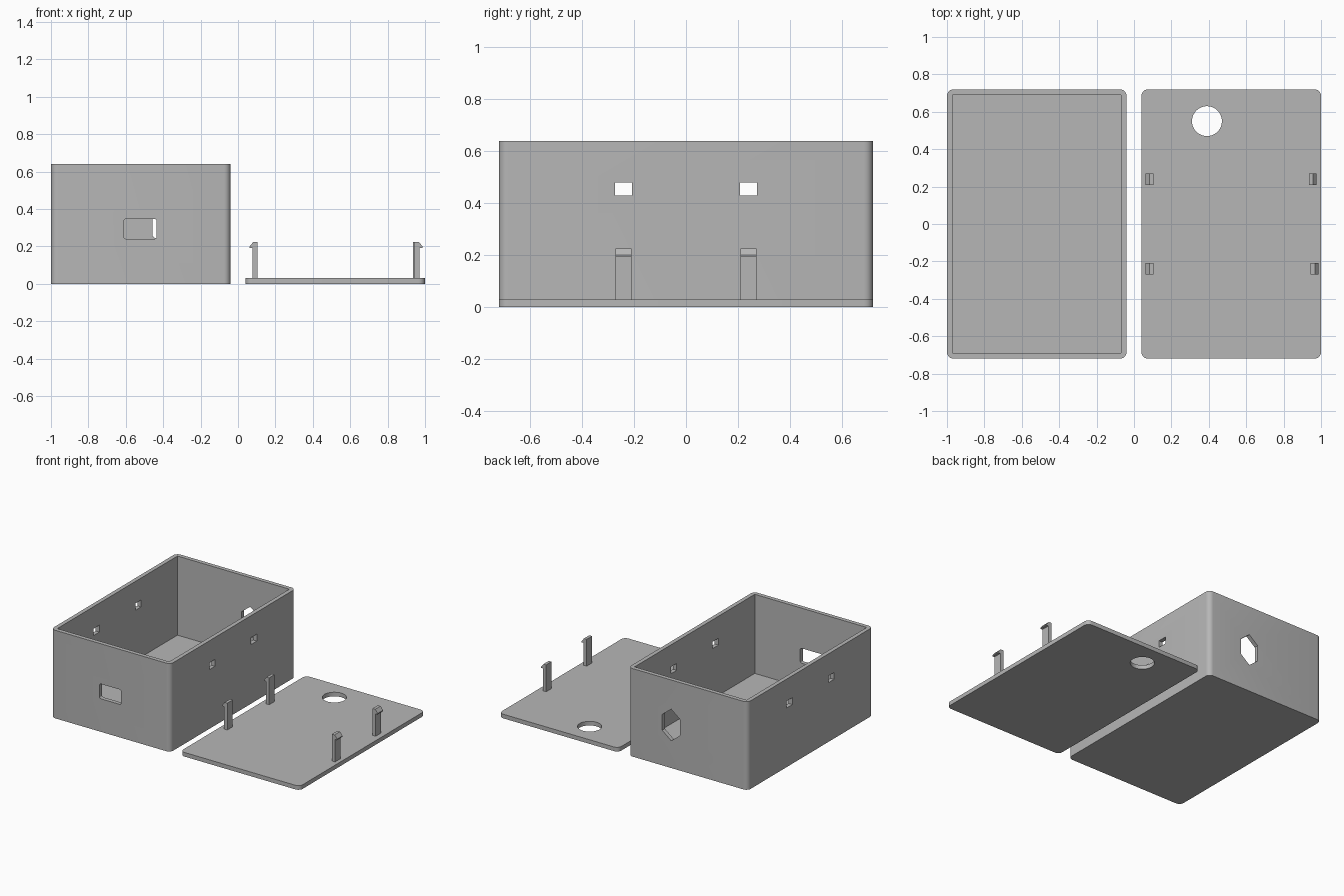
import bpy, bmesh, math
from mathutils import Matrix, Vector

cube = bpy.data.objects.get("Cube")
if cube:
    bpy.data.objects.remove(cube, do_unlink=True)

GREY = (0.47, 0.47, 0.47, 1.0)
plastic = bpy.data.materials.new("grey_plastic")
plastic.use_nodes = True
plastic.diffuse_color = GREY
plastic.node_tree.nodes["Principled BSDF"].inputs["Base Color"].default_value = GREY


def prism(name, points, axis, start, end):
    """Extrude a 2D outline along x (outline y,z), y (x,z) or z (x,y)."""
    place = {"x": lambda a, b: (start, a, b),
             "y": lambda a, b: (a, start, b),
             "z": lambda a, b: (a, b, start)}[axis]
    bm = bmesh.new()
    face = bm.faces.new([bm.verts.new(place(a, b)) for a, b in points])
    moved = bmesh.ops.extrude_face_region(bm, geom=[face])["geom"]
    shift = Vector([end - start if axis == k else 0 for k in "xyz"])
    bmesh.ops.translate(bm, vec=shift,
                        verts=[v for v in moved if isinstance(v, bmesh.types.BMVert)])
    bmesh.ops.recalc_face_normals(bm, faces=bm.faces)
    mesh = bpy.data.meshes.new(name)
    bm.to_mesh(mesh)
    bm.free()
    mesh.materials.append(plastic)
    obj = bpy.data.objects.new(name, mesh)
    bpy.context.collection.objects.link(obj)
    return obj


def ellipse(cx, cy, rx, ry, sides):
    """Ellipse or polygon outline with one vertex at the top."""
    angles = [math.pi / 2 + math.tau * i / sides for i in range(sides)]
    return [(cx + rx * math.cos(a), cy + ry * math.sin(a)) for a in angles]


def rectangle(x0, x1, y0, y1, radius=0.0, steps=6):
    """Rectangle outline with optional rounded corners."""
    if not radius:
        return [(x0, y0), (x1, y0), (x1, y1), (x0, y1)]
    centres = [(x1 - radius, y1 - radius), (x0 + radius, y1 - radius),
               (x0 + radius, y0 + radius), (x1 - radius, y0 + radius)]
    return [(cx + radius * math.cos((q + i / steps) * math.pi / 2),
             cy + radius * math.sin((q + i / steps) * math.pi / 2))
            for q, (cx, cy) in enumerate(centres) for i in range(steps + 1)]


def cut(obj, cutters):
    """Subtract each cutter, then discard it."""
    bpy.context.view_layer.objects.active = obj
    for cutter in cutters:
        mod = obj.modifiers.new("cut", "BOOLEAN")
        mod.operation, mod.solver, mod.object = "DIFFERENCE", "EXACT", cutter
        bpy.ops.object.modifier_apply(modifier=mod.name)
        bpy.data.objects.remove(cutter, do_unlink=True)


def smooth(obj):
    bpy.ops.object.select_all(action="DESELECT")
    obj.select_set(True)
    bpy.context.view_layer.objects.active = obj
    bpy.ops.object.shade_smooth_by_angle(angle=math.radians(30))


CLIP_Y = (-0.24, 0.24)
DEPTH, CORNER, WALL = 0.72, 0.035, 0.03

# Open box with a square-cornered cavity
box = prism("box_body", rectangle(-1, -0.04, -DEPTH, DEPTH, CORNER), "z", 0, 0.64)
inside = rectangle(-1 + WALL, -0.04 - WALL, -DEPTH + WALL, DEPTH - WALL)
holes = [prism("cavity_cutter", inside, "z", 0.065, 0.8)]
# Cable window at the front, tall six-sided opening at the back
holes.append(prism("window_cutter", rectangle(-0.61, -0.435, 0.24, 0.348, 0.012, 3),
                   "y", -0.8, -0.6))
holes.append(prism("hexagon_cutter", ellipse(-0.385, 0.313, 0.083, 0.115, 6),
                   "y", 0.6, 0.8))
# Clip slots through both side walls
for y in CLIP_Y:
    holes.append(prism("slot_cutter", rectangle(y - 0.033, y + 0.033, 0.43, 0.48),
                       "x", -1.1, 0.02))
cut(box, holes)
smooth(box)

# Lid with a round hole
lid = prism("lid_plate", rectangle(0.04, 1, -DEPTH, DEPTH, CORNER), "z", 0, 0.03)
cut(lid, [prism("round_cutter", ellipse(0.39, 0.55, 0.08, 0.08, 48), "z", -0.1, 0.1)])
smooth(lid)

# Hooked snap clips: outline starts at the inner face of the stem
hook = [(0, 0.02), (0, 0.225), (0.022, 0.225), (0.042, 0.2),
        (0.042, 0.193), (0.026, 0.193), (0.026, 0.02)]
for side, direction, inner in (("right", -1, (0.104, 0.104)), ("left", 1, (0.945, 0.935))):
    for place, y, x in zip(("front", "back"), CLIP_Y, inner):
        outline = [(x + direction * a, z) for a, z in hook]
        prism(f"{side}_{place}_clip", outline, "y", y - 0.031, y + 0.031)
